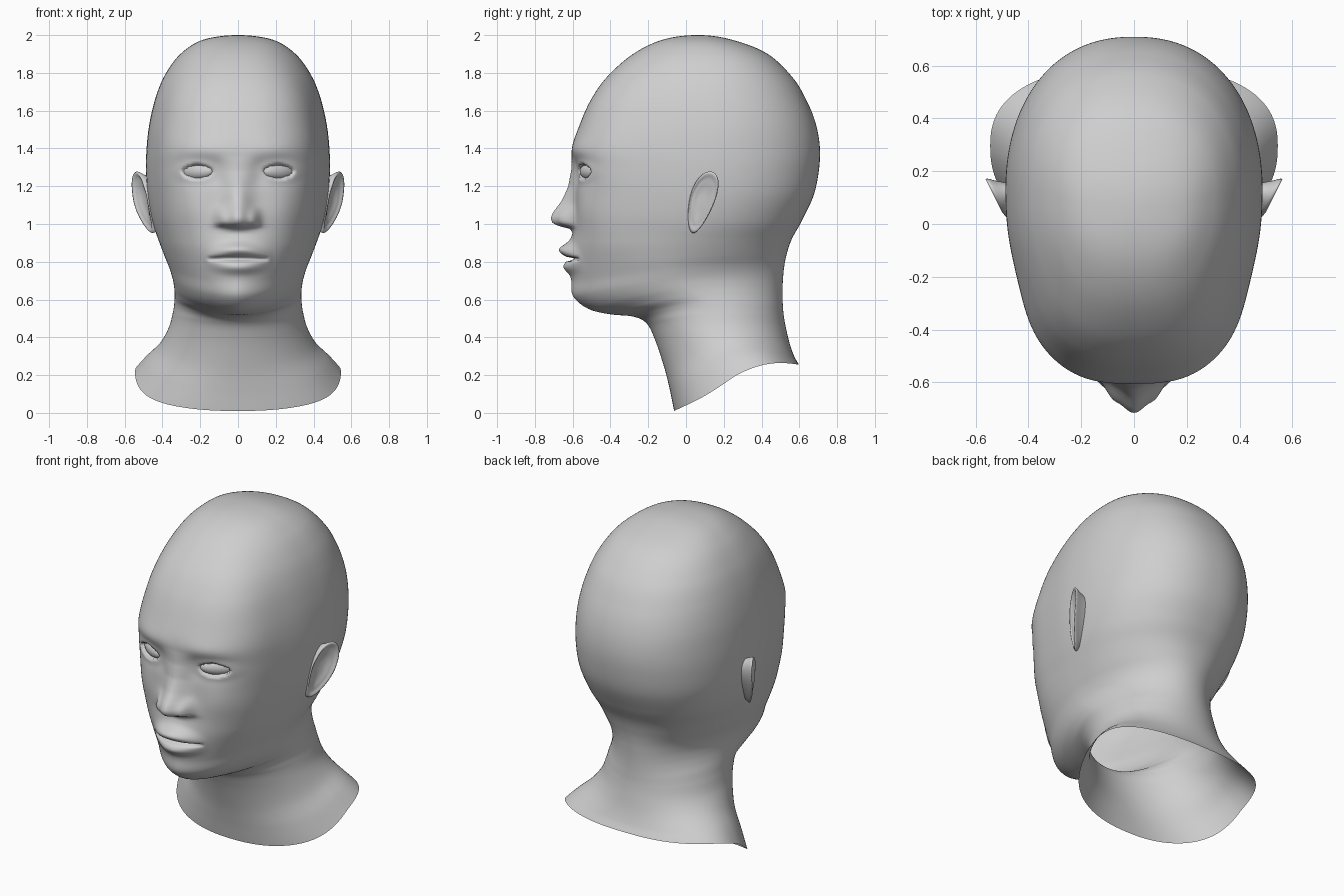
import bpy, bmesh, math
from math import pi, sin, cos, exp

if "Cube" in bpy.data.objects:
    bpy.data.objects.remove(bpy.data.objects["Cube"])

skin = bpy.data.materials.new("matte_grey")
skin.diffuse_color = (0.62, 0.62, 0.62, 1)
skin.use_nodes = True
skin.node_tree.nodes["Principled BSDF"].inputs["Base Color"].default_value = skin.diffuse_color


def finish(name, bm):
    bmesh.ops.remove_doubles(bm, verts=bm.verts, dist=0.0005)
    bmesh.ops.recalc_face_normals(bm, faces=bm.faces)
    me = bpy.data.meshes.new(name)
    bm.to_mesh(me)
    bm.free()
    me.materials.append(skin)
    for p in me.polygons:
        p.use_smooth = True
    ob = bpy.data.objects.new(name, me)
    bpy.context.collection.objects.link(ob)
    return ob


def skin_rings(name, rings):
    """Join closed rings of equal length into a surface."""
    bm = bmesh.new()
    vs = [[bm.verts.new(p) for p in r] for r in rings]
    n = len(vs[0])
    for a, b in zip(vs, vs[1:]):
        for j in range(n):
            k = (j + 1) % n
            bm.faces.new((a[j], a[k], b[k], b[j]))
    return finish(name, bm)


def smooth(a, b, v):
    t = min(1, max(0, (v - a) / (b - a)))
    return t * t * (3 - 2 * t)


def bump(v, c, s):
    return exp(-((v - c) / s) ** 2)


def curve(pts, v):
    """Interpolated value from (position, value) pairs."""
    if v <= pts[0][0]:
        return pts[0][1]
    for (a, p), (b, q) in zip(pts, pts[1:]):
        if v <= b:
            return p + (q - p) * (v - a) / (b - a)
    return pts[-1][1]


def catmull(p0, p1, p2, p3, t):
    return [0.5 * (2 * b + (c - a) * t + (2 * a - 5 * b + 4 * c - d) * t * t
                   + (3 * b - a - 3 * c + d) * t ** 3) for a, b, c, d in zip(p0, p1, p2, p3)]


# Tilted sections: front y, front z, back y, back z, half width, side z
ROWS = [
    (.05, 2.0, .05, 2.0, 0, 2.0),
    (-.125, 1.975, .225, 1.98, .185, 1.975),
    (-.28, 1.9, .425, 1.905, .305, 1.9),
    (-.417, 1.78, .565, 1.775, .387, 1.79),
    (-.505, 1.655, .645, 1.64, .437, 1.67),
    (-.565, 1.52, .69, 1.52, .470, 1.53),
    (-.603, 1.4, .709, 1.4, .485, 1.4),
    (-.597, 1.28, .703, 1.28, .488, 1.28),
    (-.585, 1.15, .675, 1.15, .48, 1.15),
    (-.59, 1.02, .615, 1.02, .458, 1.02),
    (-.60, .9, .56, .92, .424, .915),
    (-.603, .8, .533, .84, .391, .83),
    (-.603, .7, .52, .775, .363, .765),
    (-.59, .615, .514, .715, .346, .71),
    (-.515, .55, .511, .66, .338, .665),
    (-.40, .522, .511, .61, .335, .625),
    (-.28, .51, .513, .565, .337, .583),
    (-.21, .475, .517, .52, .345, .53),
    (-.165, .39, .527, .46, .367, .45),
    (-.115, .24, .548, .37, .415, .36),
    (-.085, .12, .573, .30, .485, .28),
    (-.063, .01, .598, .255, .545, .20),
]
r1 = ROWS[1]
first = (r1[2], r1[3], r1[0], r1[1], -r1[4], r1[5])
last = tuple(2 * a - b for a, b in zip(ROWS[-1], ROWS[-2]))
CTRL = [first] + ROWS + [last]

NOSE_H = [(.955, 0), (.975, .02), (.99, .085), (1.005, .115), (1.03, .126), (1.06, .117),
          (1.12, .075), (1.2, .035), (1.28, .012), (1.36, 0)]
NOSE_W = [(.98, .085), (1.04, .082), (1.12, .072), (1.2, .066), (1.3, .08)]
EYE_X, EYE_Z = .217, 1.278


def features(x, z):
    """Forward relief of the face at (x, z)."""
    x = abs(x)
    d = curve(NOSE_H, z) * exp(-abs(x / curve(NOSE_W, z)) ** 2)          # nose ridge
    d += .03 * bump(x, .085, .032) * smooth(.98, 1.01, z) * (1 - smooth(1.03, 1.11, z))
    d -= .030 * bump(x, .20, .11) * bump(z, 1.285, .07)                    # sockets
    d -= .012 * bump(x, .115, .045) * bump(z, 1.27, .065)
    d += .008 * bump(x, .2, .13) * bump(z, 1.39, .05)                      # brow
    d += .016 * bump(x, .25, .12) * bump(z, 1.08, .12)                     # cheeks
    d += .018 * bump(x, 0, .16) * bump(z, .84, .10)                        # muzzle
    d += .006 * bump(x, 0, .12) * bump(z, .63, .06)                        # chin
    lip = max(0, 1 - (x / .19) ** 2) ** 1.7
    d += lip * .054 * bump(z, .864 - 1.2 * x * x, .036)                    # upper lip
    d += lip * .034 * bump(z, .772 + .6 * x * x, .034)                     # lower lip
    d -= max(0, 1 - (x / .165) ** 4) * .05 * bump(z, .815, .009)           # mouth line
    # eyelids around an almond opening
    u = (x - EYE_X) / .083
    half = .037 * max(.02, 1 - u * u) ** .7
    e = max(abs(u), abs(z - EYE_Z) / half) if abs(u) < 1 else 9
    r = math.hypot(u, (z - EYE_Z) / .04)
    d += .010 * bump(r, 1.0, .55)
    if e < 1.1:
        d -= .025 * (1 - smooth(.85, 1.1, e))
    return d


# Head and neck in one sheet, open at the neck base
SEG, SUB = 200, 11
rings = []
for i in range(len(ROWS) - 1):
    for k in range(SUB + (i == len(ROWS) - 2)):
        yf, zf, yb, zb, w, zs = catmull(*CTRL[i:i + 4], k / SUB)
        w = max(w, 0)
        base = 1 - smooth(.2, .45, zs)
        head = smooth(.65, 1.0, zf)
        jaw = smooth(.47, .54, zf) * (1 - smooth(.62, .9, zf))
        nf = 2 + .55 * smooth(.65, 1.25, zf) - .2 * smooth(1.6, 2, zf) + .3 * base - .25 * jaw
        nb = 2.05 + .2 * head + .4 * base
        yc = yf + (yb - yf) * (.5 + .04 * smooth(.6, 1.2, zf) + .04 * base)
        ring = []
        for j in range(SEG):
            s = 2 * j / SEG - 1
            a = pi * math.copysign(abs(s) ** 1.6, s)
            n = nf if cos(a) > 0 else nb
            x = w * math.copysign(abs(sin(a)) ** (2 / n), sin(a))
            c = abs(cos(a)) ** (2 / n)
            y = yc - c * (yc - yf) if cos(a) > 0 else yc + c * (yb - yc)
            u = (y - yf) / (yb - yf) if yb - yf > 1e-6 else .5
            z = zf * (1 - u) * (1 - 2 * u) + zs * 4 * u * (1 - u) + zb * u * (2 * u - 1)
            z -= (.03 if u < .5 else .014) * base * sin(2 * pi * u)
            x *= 1 - .045 * head * bump(y, -.24, .2)                       # temples
            if cos(a) > 0 and zf > .56:
                y -= features(x, z) * smooth(0, .35, cos(a))
            ring.append((x, y, z))
        rings.append(ring)
skin_rings("head_and_neck", rings)

# Ears: (outline scale, offset from the ear plane) from back of shell to concha
SHELL = [(.82, -.10), (.84, -.06), (.92, -.026), (.98, -.010), (1, 0), (.97, .006), (.91, .005),
         (.84, -.003), (.76, -.008), (.68, -.010), (.58, -.014), (.45, -.020), (.25, -.024), (0, -.024)]
for side, label in ((-1, "left"), (1, "right")):
    ear = []
    for scale, off in SHELL:
        ring = []
        for j in range(48):
            t = 2 * pi * j / 48
            v = sin(t)
            wide = .078 * (.87 + .23 * v)
            y = .083 + scale * (cos(t) * wide + .044 * v)
            z = 1.115 + scale * .163 * v
            x = .472 + .5 * max(0, y) + off - 1.2 * max(0, 1.13 - z) ** 2
            if y < .045:                                                   # front edge sinks in
                x -= (.045 - y) * .35
            ring.append((side * x, y, z))
        ear.append(ring)
    skin_rings(label + "_ear", ear)

    # Eyeball behind the lids
    bm = bmesh.new()
    bmesh.ops.create_uvsphere(bm, u_segments=32, v_segments=20, radius=1)
    for v in bm.verts:
        x, y, z = v.co
        v.co = (side * (EYE_X + .086 * x), -.499 + .045 * y + .045 * x, EYE_Z + .044 * z)
    finish(label + "_eye", bm)
